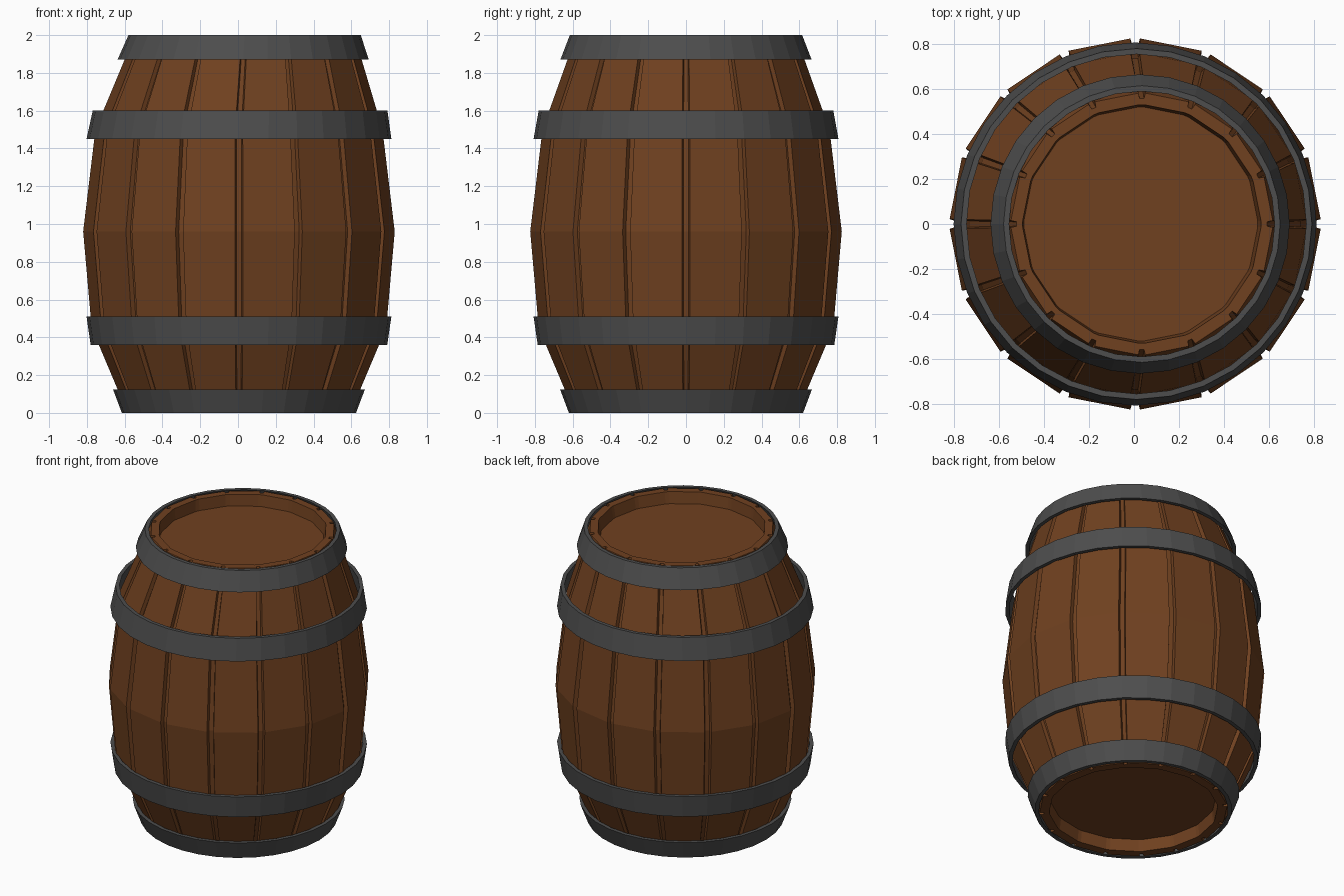
import bpy, bmesh
from math import radians, cos, sin, pi

if "Cube" in bpy.data.objects:
    bpy.data.objects.remove(bpy.data.objects["Cube"])


def material(name, rgb):
    m = bpy.data.materials.new(name)
    m.diffuse_color = (*rgb, 1)
    m.use_nodes = True
    m.node_tree.nodes["Principled BSDF"].inputs["Base Color"].default_value = m.diffuse_color
    return m


wood = material("wood", (0.16, 0.052, 0.014))
iron = material("iron", (0.075, 0.075, 0.075))


def lean(z):
    # the top of the barrel leans slightly towards +x
    return 0.005 if z < 1.5 else 0.005 + 0.03 * (z - 1.5) / 0.5


def loft(name, rings, mat, caps):
    """Bridge rings of (x, y, z) points; cap the ends or close the loop."""
    bm = bmesh.new()
    rows = [[bm.verts.new(p) for p in ring] for ring in rings]
    pairs = list(zip(rows, rows[1:]))
    if not caps:
        pairs.append((rows[-1], rows[0]))
    for a, b in pairs:
        n = len(a)
        for i in range(n):
            j = (i + 1) % n
            bm.faces.new((a[i], a[j], b[j], b[i]))
    if caps:
        bm.faces.new(rows[0][::-1])
        bm.faces.new(rows[-1])
    bmesh.ops.recalc_face_normals(bm, faces=bm.faces)
    me = bpy.data.meshes.new(name)
    bm.to_mesh(me)
    bm.free()
    me.materials.append(mat)
    ob = bpy.data.objects.new(name, me)
    bpy.context.collection.objects.link(ob)
    return ob


STAVES = 16
# one groove: (angle in degrees, depth) of its four corners
GROOVE = [(-1.5, 0), (-1.0, 0.025), (1.0, 0.025), (1.5, 0)]


def stave_ring(r, z, grooved=True):
    pts = []
    for k in range(STAVES):
        for da, depth in GROOVE:
            a = radians(k * 360 / STAVES + da)
            rr = r - depth if grooved else r
            pts.append((lean(z) + rr * cos(a), rr * sin(a), z))
    return pts


# staved body with recessed heads at both ends
body = [(0.52, 0.08, False), (0.53, 0, False),
        (0.59, 0, True), (0.78, 0.45, True), (0.825, 0.96, True),
        (0.76, 1.5, True), (0.582, 1.998, True),
        (0.53, 1.998, False), (0.52, 1.92, False)]
loft("barrel_body", [stave_ring(*b) for b in body], wood, True)


# metal hoops: sloped bands with thickness
def hoop(name, z0, r0, z1, r1, t=0.025, n=32):
    def ring(r, z):
        return [(lean(z) + r * cos(2 * pi * i / n), r * sin(2 * pi * i / n), z)
                for i in range(n)]
    loft(name, [ring(r0, z0), ring(r1, z1), ring(r1 - t, z1), ring(r0 - t, z0)],
         iron, False)


hoop("bottom_hoop", 0, 0.62, 0.125, 0.667)
hoop("lower_hoop", 0.36, 0.785, 0.51, 0.807)
hoop("upper_hoop", 1.45, 0.807, 1.6, 0.78)
hoop("top_hoop", 1.87, 0.665, 2.0, 0.615)
